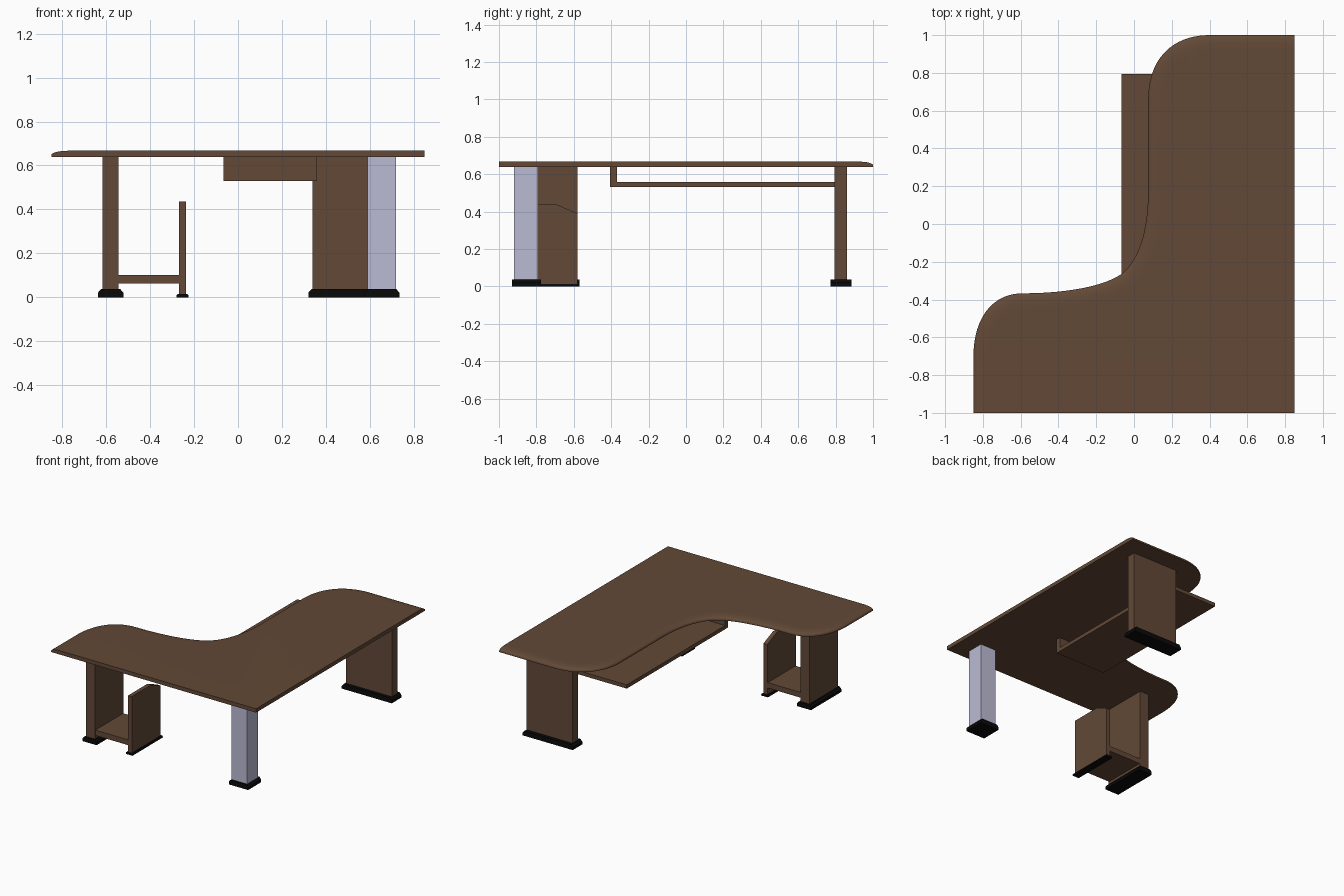
import bpy, bmesh
from mathutils import Vector
from mathutils.geometry import interpolate_bezier

if "Cube" in bpy.data.objects:
    bpy.data.objects.remove(bpy.data.objects["Cube"])


def material(name, rgb):
    m = bpy.data.materials.new(name)
    m.diffuse_color = (*rgb, 1)
    m.use_nodes = True
    m.node_tree.nodes["Principled BSDF"].inputs["Base Color"].default_value = m.diffuse_color
    return m


WOOD = material("dark brown wood", (0.122, 0.066, 0.037))
METAL = material("pale lilac metal", (0.50, 0.50, 0.66))
BLACK = material("black plastic", (0.003, 0.003, 0.003))


def finish(bm, name, mat):
    bmesh.ops.recalc_face_normals(bm, faces=bm.faces)
    me = bpy.data.meshes.new(name)
    bm.to_mesh(me)
    bm.free()
    me.materials.append(mat)
    ob = bpy.data.objects.new(name, me)
    bpy.context.collection.objects.link(ob)
    return ob


def prism(name, profile, axis, a, b, mat):
    """Extrude a 2D profile along x (profile in yz) or y (profile in xz)."""
    bm = bmesh.new()
    pt = (lambda p, t: (t, p[0], p[1])) if axis == "x" else (lambda p, t: (p[0], t, p[1]))
    lo = [bm.verts.new(pt(p, a)) for p in profile]
    hi = [bm.verts.new(pt(p, b)) for p in profile]
    bm.faces.new(lo)
    bm.faces.new(hi)
    n = len(profile)
    for i in range(n):
        j = (i + 1) % n
        bm.faces.new((lo[i], lo[j], hi[j], hi[i]))
    return finish(bm, name, mat)


def box(name, x0, x1, y0, y1, z0, z1, mat=WOOD):
    return prism(name, [(x0, z0), (x1, z0), (x1, z1), (x0, z1)], "y", y0, y1, mat)


def foot(name, x0, x1, y0, y1, h=0.037, taper=0.014):
    prof = [(x0, 0), (x1, 0), (x1, h * 0.55), (x1 - taper, h), (x0 + taper, h), (x0, h * 0.55)]
    return prism(name, prof, "y", y0, y1, BLACK)


# Curved working edge of the desktop, from back right corner to front left corner
path = [Vector((0.85, 1)), Vector((0.6, 1))]
curves = [
    [(0.40, 1), (0.20, 1), (0.075, 0.87), (0.075, 0.66)],
    [(0.075, 0.18), (0.075, -0.07), (0.01, -0.20), (-0.06, -0.26)],
    [(-0.06, -0.26), (-0.16, -0.335), (-0.38, -0.367), (-0.59, -0.367)],
    [(-0.59, -0.367), (-0.75, -0.367), (-0.85, -0.50), (-0.85, -0.70)],
]
for c in curves:
    for p in interpolate_bezier(*[Vector((*q, 0)) for q in c], 20):
        if (p.xy - path[-1]).length > 1e-4:
            path.append(p.xy)
path.append(Vector((-0.85, -1)))

# Desktop: rounded upper lip along the curved edge, square on the straight edges
Z0, Z1 = 0.638, 0.667
last = len(path) - 1
inward = []
for i in range(len(path)):
    if i == 0:
        t = path[1] - path[0]
    elif i == last:
        t = path[i] - path[i - 1]
    else:
        t = (path[i + 1] - path[i]).normalized() + (path[i] - path[i - 1]).normalized()
    t.normalize()
    inward.append(Vector((-t.y, t.x)))
layers = [(0, Z0), (0, 0.648), (0.004, 0.654), (0.014, 0.659), (0.032, 0.6635), (0.052, 0.666), (0.075, Z1)]
bm = bmesh.new()
rings = [[bm.verts.new((*(p + n * d), z)) for p, n in zip(path, inward)] for d, z in layers]
for r, s in zip(rings, rings[1:]):
    for i in range(last):
        bm.faces.new((r[i], r[i + 1], s[i + 1], s[i]))
c0 = bm.verts.new((0.85, -1, Z0))
c1 = bm.verts.new((0.85, -1, Z1))
bm.faces.new(rings[0] + [c0])
bm.faces.new(rings[-1] + [c1])
bm.faces.new([r[0] for r in rings] + [c1, c0])
bm.faces.new([r[-1] for r in rings] + [c1, c0])
top = finish(bm, "desktop", WOOD)
bpy.context.view_layer.objects.active = top
top.select_set(True)
bpy.ops.object.shade_smooth_by_angle(angle=0.6)

# Corner post
box("corner_leg", 0.59, 0.72, -0.92, -0.79, 0.03, Z0, METAL)
foot("corner_leg_foot", 0.575, 0.735, -0.93, -0.775)

# Back panel leg
box("back_panel_leg", 0.34, 0.72, 0.795, 0.86, 0.03, Z0)
foot("back_panel_foot", 0.32, 0.735, 0.772, 0.885)

# Left panel leg
box("left_panel_leg", -0.617, -0.543, -0.92, -0.58, 0.03, Z0)
foot("left_panel_foot", -0.638, -0.522, -0.93, -0.57)

# Low computer stand: floor shelf and sloped side panel
box("stand_shelf", -0.543, -0.268, -0.915, -0.585, 0.062, 0.102)
prism("stand_side", [(-0.92, 0.012), (-0.58, 0.012), (-0.58, 0.39), (-0.69, 0.437), (-0.92, 0.437)],
      "x", -0.268, -0.237, WOOD)
foot("stand_side_foot", -0.28, -0.225, -0.93, -0.57, 0.014, 0.004)

# Hanging tray under the desktop with its front upright
box("tray", -0.065, 0.36, -0.405, 0.795, 0.53, 0.558)
box("tray_upright", -0.065, 0.36, -0.405, -0.37, 0.558, Z0)
